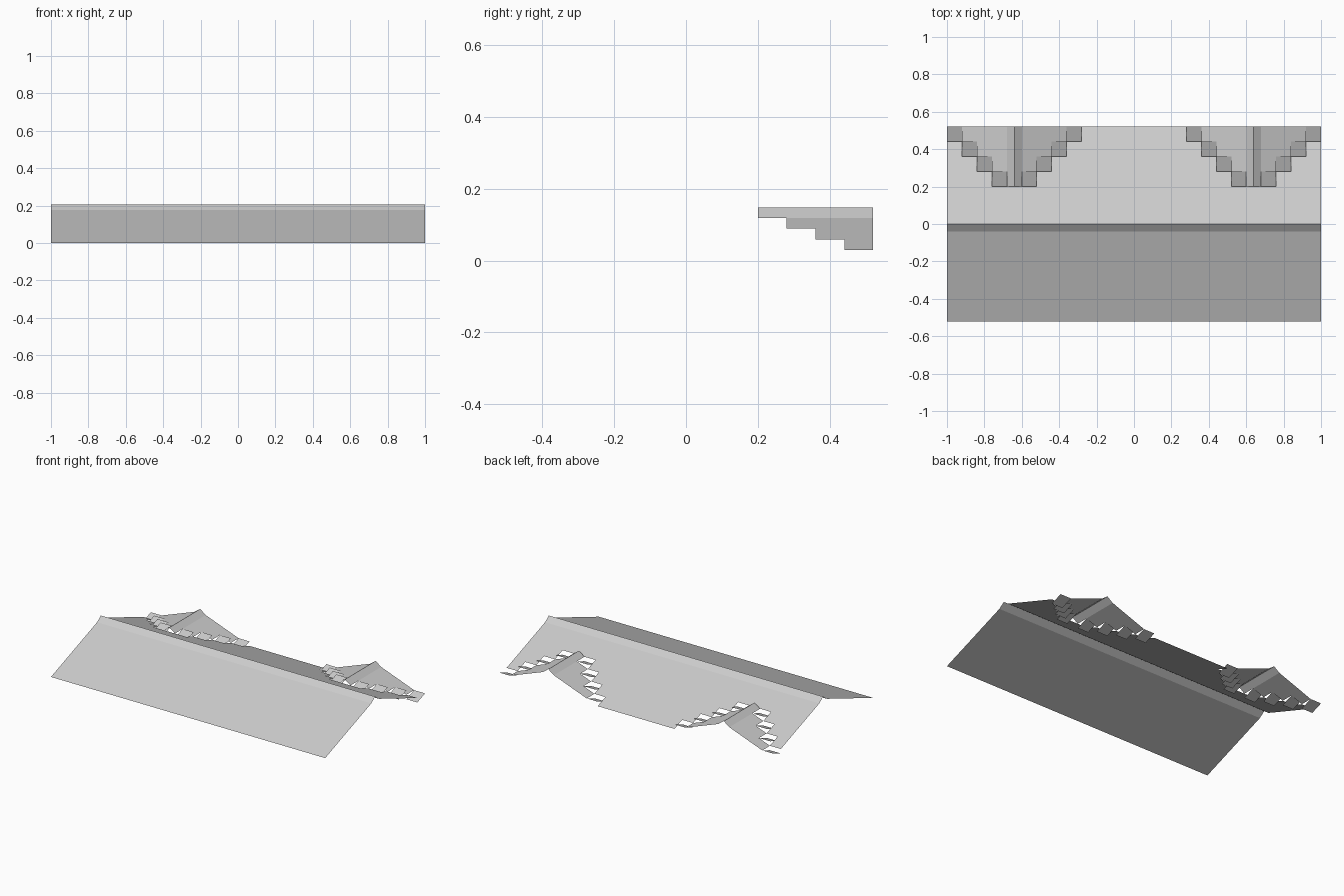
import bpy

if "Cube" in bpy.data.objects:
    bpy.data.objects.remove(bpy.data.objects["Cube"])

C = 0.08            # tile size
R = 0.0295          # rise per tile
H = C / 2
DORMER_X = 0.64


def sheet(name, quads):
    """Open sheet object from a list of four-cornered faces."""
    verts = [v for q in quads for v in q]
    faces = [tuple(range(i, i + 4)) for i in range(0, len(verts), 4)]
    me = bpy.data.meshes.new(name)
    me.from_pydata(verts, [], faces)
    ob = bpy.data.objects.new(name, me)
    bpy.context.collection.objects.link(ob)
    return ob


def slope_y(x0, x1, y0, z0, y1, z1):
    """Rectangle spanning x0..x1, tilted along y (y0 < y1, faces up)."""
    return [(x0, y0, z0), (x1, y0, z0), (x1, y1, z1), (x0, y1, z1)]


def slope_x(y0, y1, x0, z0, x1, z1):
    """Rectangle spanning y0..y1, tilted along x (faces up)."""
    if x0 > x1:
        x0, z0, x1, z1 = x1, z1, x0, z0
    return [(x0, y0, z0), (x1, y0, z1), (x1, y1, z1), (x0, y1, z0)]


EAVE = H + 6 * C

# front slope and steeper ridge cap
sheet("front_slope", [slope_y(-1, 1, -EAVE, 0, -H, 6 * R)])
sheet("ridge_cap", [slope_y(-1, 1, -H, 6 * R, 0, 7 * R),
                    slope_y(-1, 1, 0, 7 * R, H, 6 * R)])

# back slope, row by row, leaving stepped openings for the dormers
back = []
for r in range(6):
    y, z = H + r * C, (6 - r) * R
    if r < 2:
        spans = [(-1, 1)]
    else:
        h = H + (r - 1) * C
        spans = [(-1, -DORMER_X - h), (-DORMER_X + h, DORMER_X - h), (DORMER_X + h, 1)]
    back += [slope_y(a, b, y, z, y + C, z - R) for a, b in spans if b - a > 0.001]
sheet("back_slope", back)

# dormer roofs: ridge cap, stepped side slopes and reversed valley tiles
for side, cx in (("left", -DORMER_X), ("right", DORMER_X)):
    y0 = H + 2 * C
    cap, slopes, valley = [], [], []
    for s in (-1, 1):
        cap.append(slope_x(y0, EAVE, cx, 5 * R, cx + s * H, 4 * R))
        for k in range(4):
            xa, xb = cx + s * (H + k * C), cx + s * (H + (k + 1) * C)
            y, z = y0 + k * C, (4 - k) * R
            valley.append(slope_y(min(xa, xb), max(xa, xb), y, z - R, y + C, z))
            if k < 3:
                slopes.append(slope_x(y + C, EAVE, xa, z, xb, z - R))
    sheet(side + "_dormer_ridge", cap)
    sheet(side + "_dormer_slopes", slopes)
    sheet(side + "_dormer_valley_tiles", valley)
